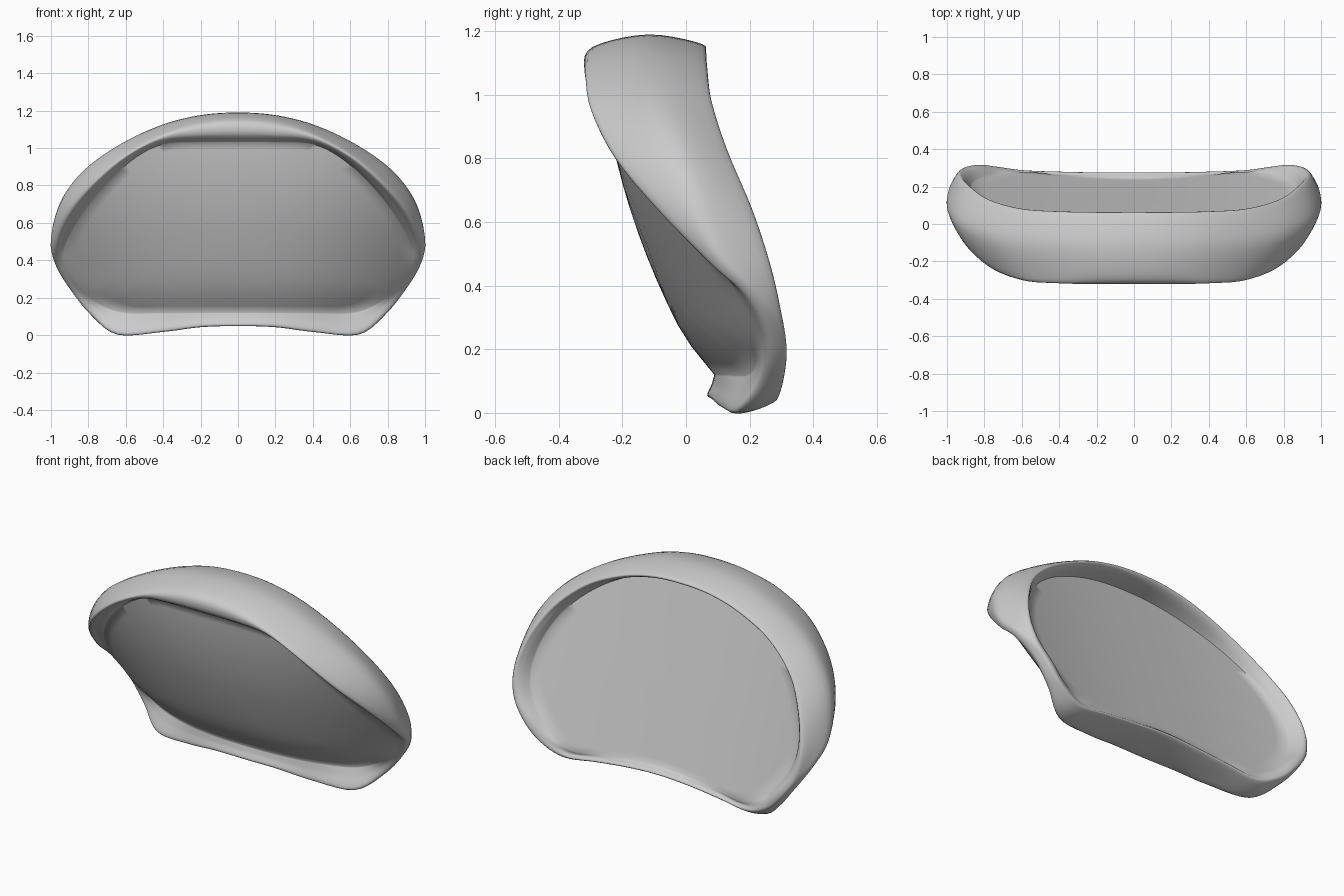
import bpy
import bmesh
from mathutils import Vector

STEPS_AROUND = 5      # subdivisions between neighbouring stations
STEPS_ACROSS = 5      # subdivisions across the rim band
PANEL_RINGS = (0.92, 0.8, 0.65, 0.5, 0.34, 0.17)

old_cube = bpy.data.objects.get("Cube")
if old_cube:
    bpy.data.objects.remove(old_cube, do_unlink=True)

# Half outlines of the rim, from top centre round the left side to bottom centre
front_edge = [(0, -.295, 1.15), (.2, -.295, 1.135), (.4, -.295, 1.08), (.61, -.285, .965),
              (.79, -.215, .81), (.92, -.085, .645), (.98, .08, .47), (.968, .19, .37),
              (.89, .25, .24), (.78, .235, .11), (.64, .16, .008), (.4, .11, .02),
              (.2, .08, .045), (0, .07, .05)]
outer_bulge = [(0, -.12, 1.19), (.2, -.12, 1.176), (.41, -.11, 1.123), (.63, -.1, 1.02),
               (.825, -.05, .88), (.95, .02, .71), (1, .11, .51), (.97, .23, .37),
               (.89, .28, .24), (.785, .27, .11), (.64, .22, .01), (.4, .18, .03),
               (.2, .16, .05), (0, .15, .06)]
back_edge = [(0, .05, 1.16), (.2, .05, 1.145), (.4, .055, 1.09), (.61, .07, .985),
             (.79, .12, .83), (.9, .195, .65), (.945, .255, .47), (.92, .295, .32),
             (.84, .315, .2), (.74, .305, .1), (.6, .285, .04), (.4, .275, .06),
             (.2, .27, .08), (0, .27, .09)]
# Panel border, where the front recess starts (x, z)
panel_border = [(0, 1.03), (.2, 1.03), (.4, 1.02), (.56, .94), (.72, .79), (.85, .62),
                (.93, .46), (.91, .36), (.83, .24), (.73, .16), (.6, .12), (.4, .12),
                (.2, .12), (0, .12)]


def front_depth(x, z):
    """Leaning, bulging front face of the panel, wrapping back at the lower sides."""
    wrap = (.42 - .35 * z) * abs(x) ** 2.5
    return .133 - .647 * z + .257 * z * z + .25 * max(0, .24 - z) + wrap


def back_depth(x, z):
    """Leaning back face of the panel."""
    return .285 - .32 * z + .08 * abs(x) ** 2.5


def spline(a, b, c, d, t):
    """Catmull-Rom point between b and c."""
    return (b * 2 + (c - a) * t + (a * 2 - b * 5 + c * 4 - d) * t * t
            + (b * 3 - a - c * 3 + d) * t * t * t) / 2


def closed_ring(half):
    """Mirror a half outline and smooth it into a closed loop."""
    pts = [Vector(p) for p in half]
    pts += [Vector((-p.x, p.y, p.z)) for p in pts[-2:0:-1]]
    n = len(pts)
    return [spline(pts[i - 1], pts[i], pts[(i + 1) % n], pts[(i + 2) % n], k / STEPS_AROUND)
            for i in range(n) for k in range(STEPS_AROUND)]


def across(rings):
    """Smooth the rim section through its key rings."""
    result = []
    last = len(rings) - 1
    for i in range(last):
        keys = [rings[max(i - 1, 0)], rings[i], rings[i + 1], rings[min(i + 2, last)]]
        for k in range(STEPS_ACROSS):
            result.append([spline(*p, k / STEPS_ACROSS) for p in zip(*keys)])
    return result + [rings[last]]


def panel_ring(border, scale, depth, centre):
    """Copy of the border shrunk to the centre and laid on a panel face."""
    ring = []
    for p in border:
        x = p.x * scale
        z = centre + (p.z - centre) * scale
        ring.append(Vector((x, depth(x, z), z)))
    return ring


def nose_point(inner, outer):
    """Front of the rim lip, swelling forward towards the top."""
    mid = inner.lerp(outer, .4)
    mid.y -= .08 * max(0, mid.z - .55)
    return mid


# Key rings of the rim, from the front recess over the band to the back recess
centre = .57
front_border = closed_ring([(x, front_depth(x, z), z) for x, z in panel_border])
front_ring = closed_ring(front_edge)
nose_ring = [nose_point(p, q) for p, q in zip(front_border, front_ring)]
back_ring = closed_ring(back_edge)
back_lip = [Vector((p.x * .96, p.y - .01, centre + (p.z - centre) * .95)) for p in back_ring]
back_border = panel_ring(back_ring, .92, back_depth, centre)
rim = across([front_border, nose_ring, front_ring, closed_ring(outer_bulge),
              back_ring, back_lip, back_border])

# Panel faces inside the recesses
front_face = [panel_ring(front_border, s, front_depth, centre) for s in reversed(PANEL_RINGS)]
back_face = [panel_ring(back_border, s, back_depth, centre) for s in PANEL_RINGS]

# One closed skin from the front centre to the back centre
bm = bmesh.new()
rows = [[bm.verts.new(p) for p in ring] for ring in front_face + rim + back_face]
count = len(rows[0])
for row, following in zip(rows, rows[1:]):
    for i in range(count):
        j = (i + 1) % count
        bm.faces.new((row[i], row[j], following[j], following[i]))
for row, depth in ((rows[0], front_depth), (rows[-1], back_depth)):
    tip = bm.verts.new((0, depth(0, centre), centre))
    for i in range(count):
        bm.faces.new((row[i], row[(i + 1) % count], tip))
bmesh.ops.recalc_face_normals(bm, faces=bm.faces)

mesh = bpy.data.meshes.new("curved_shell")
bm.to_mesh(mesh)
bm.free()
shell = bpy.data.objects.new("curved_shell", mesh)
bpy.context.collection.objects.link(shell)

# Plain grey finish
grey = bpy.data.materials.new("light_grey")
grey.use_nodes = True
colour = (.6, .6, .6, 1)
grey.diffuse_color = colour
grey.node_tree.nodes["Principled BSDF"].inputs["Base Color"].default_value = colour
mesh.materials.append(grey)

bpy.context.view_layer.objects.active = shell
shell.select_set(True)
bpy.ops.object.shade_smooth_by_angle(angle=1.1)
